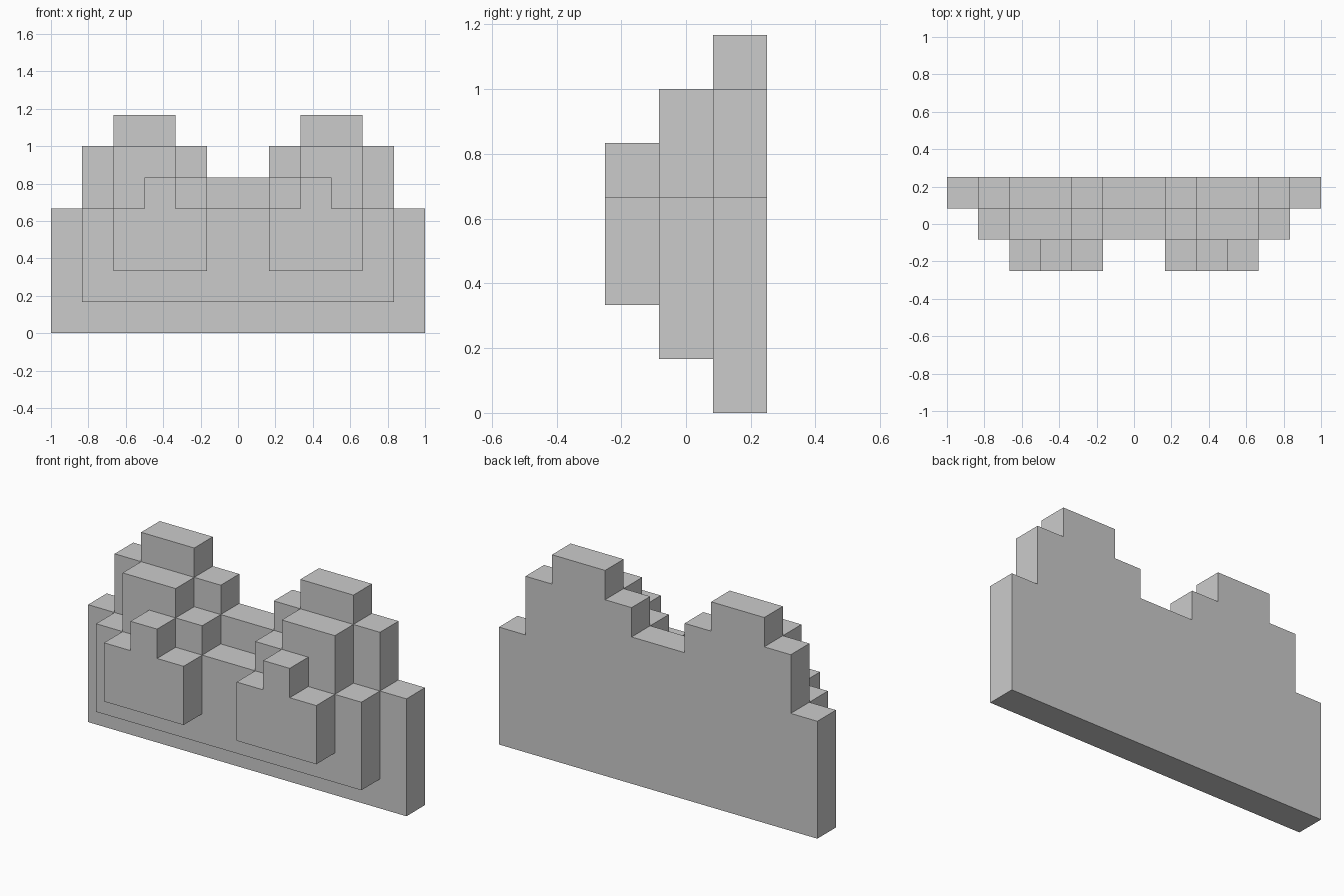
import bpy
import bmesh

if "Cube" in bpy.data.objects:
    bpy.data.objects.remove(bpy.data.objects["Cube"])

U = 1 / 6  # block size


def slab(name, profile, y_front):
    """Extrude an x-z outline (in blocks) one block deep towards the back."""
    bm = bmesh.new()
    verts = [bm.verts.new((x * U, y_front * U, z * U)) for x, z in profile]
    face = bm.faces.new(verts)
    ext = bmesh.ops.extrude_face_region(bm, geom=[face])
    moved = [g for g in ext["geom"] if isinstance(g, bmesh.types.BMVert)]
    bmesh.ops.translate(bm, verts=moved, vec=(0, U, 0))
    bmesh.ops.recalc_face_normals(bm, faces=bm.faces)
    mesh = bpy.data.meshes.new(name)
    bm.to_mesh(mesh)
    bm.free()
    obj = bpy.data.objects.new(name, mesh)
    bpy.context.collection.objects.link(obj)
    return obj


def mirrored(half):
    """Complete a right-half outline, listed bottom to top, across x = 0."""
    return half + [(-x, z) for x, z in reversed(half)]


# Back wall with two stepped towers
slab("back_wall", mirrored([(6, 0), (6, 4), (5, 4), (5, 6), (4, 6), (4, 7),
                            (2, 7), (2, 6), (1, 6), (1, 5)]), 0.5)

# Middle wall, one block in from the outer edge
slab("middle_wall", mirrored([(5, 1), (5, 4), (4, 4), (4, 6), (2, 6),
                              (2, 5), (1, 5), (1, 4)]), -0.5)

# Front pair of blocks, each with a small raised step
block = [(1, 2), (4, 2), (4, 4), (3, 4), (3, 5), (2, 5), (2, 4), (1, 4)]
for side, s in (("right", 1), ("left", -1)):
    slab("front_block_" + side, [(s * x, z) for x, z in block], -1.5)
